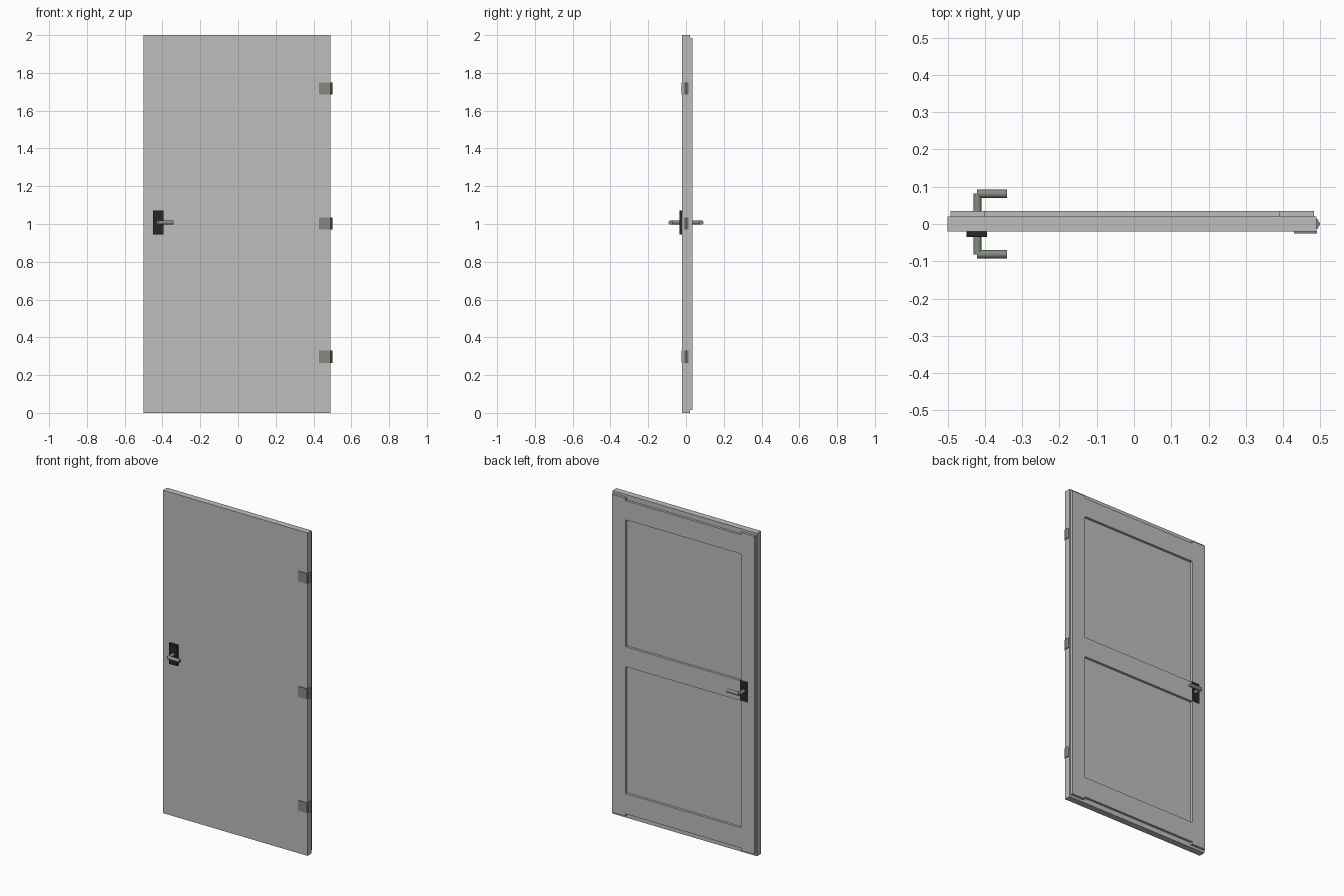
import bpy, math
from mathutils import Vector

if "Cube" in bpy.data.objects:
    bpy.data.objects.remove(bpy.data.objects["Cube"])


def material(name, rgb):
    m = bpy.data.materials.new(name)
    m.diffuse_color = (*rgb, 1)
    m.use_nodes = True
    m.node_tree.nodes["Principled BSDF"].inputs["Base Color"].default_value = m.diffuse_color
    return m


DOOR = material("door_grey", (0.51, 0.51, 0.51))
METAL = material("dull_metal", (0.23, 0.26, 0.22))
BLACK = material("black_plate", (0.02, 0.02, 0.02))


def box(name, x, y, z, mat):
    """Box given by (min, max) ranges."""
    bpy.ops.mesh.primitive_cube_add(size=1, location=[(a + b) / 2 for a, b in (x, y, z)])
    o = bpy.context.object
    o.name = name
    o.scale = [abs(b - a) for a, b in (x, y, z)]
    bpy.ops.object.transform_apply(location=False, rotation=False, scale=True)
    o.data.materials.append(mat)
    return o


def rod(name, start, end, radius, mat, sides=16, smooth=True):
    """Cylinder between two points."""
    start, end = Vector(start), Vector(end)
    d = end - start
    bpy.ops.mesh.primitive_cylinder_add(
        vertices=sides, radius=radius, depth=d.length, location=(start + end) / 2,
        rotation=d.to_track_quat('Z', 'Y').to_euler())
    o = bpy.context.object
    o.name = name
    o.data.materials.append(mat)
    if smooth:
        bpy.ops.object.shade_smooth_by_angle(angle=math.radians(40))
    return o


# Main slab
box("door_slab", (-0.50, 0.49), (-0.02, 0.02), (0, 2), DOOR)

# Raised frame on the back: two stiles and three slightly shorter-set rails
FACE = (0.02, 0.035)
box("stile_handle_side", (-0.493, -0.40), FACE, (0.015, 1.985), DOOR)
box("stile_hinge_side", (0.39, 0.483), FACE, (0.015, 1.985), DOOR)
for label, z in (("bottom", (0.03, 0.156)), ("middle", (0.942, 1.066)), ("top", (1.852, 1.97))):
    box(label + "_rail", (-0.40, 0.39), FACE, z, DOOR)

# Hinges: front leaf plus six-sided knuckle
for label, zc in (("bottom", 0.297), ("middle", 1.003), ("top", 1.717)):
    box(label + "_hinge_leaf", (0.43, 0.491), (-0.025, -0.019), (zc - 0.032, zc + 0.032), METAL)
    k = rod(label + "_hinge_knuckle", (0.485, 0, zc - 0.032), (0.485, 0, zc + 0.032),
            0.015, METAL, sides=6, smooth=False)
    k.rotation_euler = (0, 0, math.radians(30))

# Handle on both sides: backplate, spindle and lever
HZ = 1.008
for label, s, depth in (("front", -1, 0.035), ("back", 1, 0.0355)):
    box(label + "_handle_plate", (-0.45, -0.395), sorted((s * 0.019, s * depth)),
        (0.944, 1.071), BLACK)
    rod(label + "_spindle", (-0.42, s * 0.02, HZ), (-0.42, s * 0.082, HZ), 0.011, METAL)
    rod(label + "_lever", (-0.422, s * 0.081, HZ), (-0.341, s * 0.081, HZ), 0.0115, METAL)
